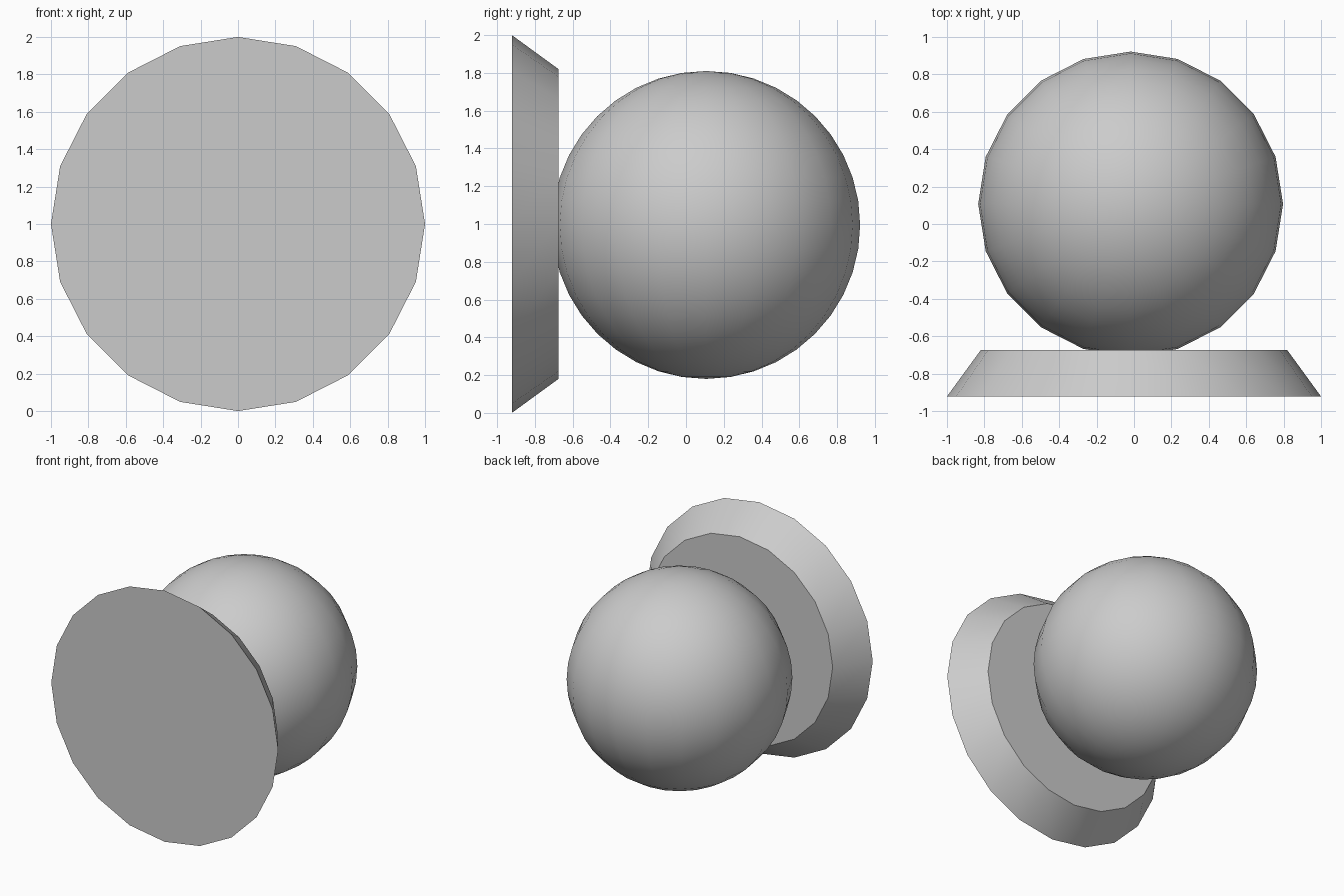
import bpy
from math import radians

if "Cube" in bpy.data.objects:
    bpy.data.objects.remove(bpy.data.objects["Cube"])

SIDES = 20
BACK, FRONT = -0.675, -0.922   # y of the base plate faces

# Tapered wall plate, wide face to the front
bpy.ops.mesh.primitive_cone_add(
    vertices=SIDES, radius1=1.0, radius2=0.82, depth=BACK - FRONT,
    location=(0, (BACK + FRONT) / 2, 1.0), rotation=(radians(-90), 0, 0))
plate = bpy.context.object
plate.name = "base_plate"
bpy.ops.object.shade_smooth_by_angle(angle=radians(30))

# Round knob, slightly sunk into the plate
bpy.ops.mesh.primitive_uv_sphere_add(
    segments=SIDES, ring_count=20, radius=0.815, location=(-0.018, 0.107, 0.995))
knob = bpy.context.object
knob.name = "round_knob"
bpy.ops.object.shade_smooth_by_angle(angle=radians(30))
